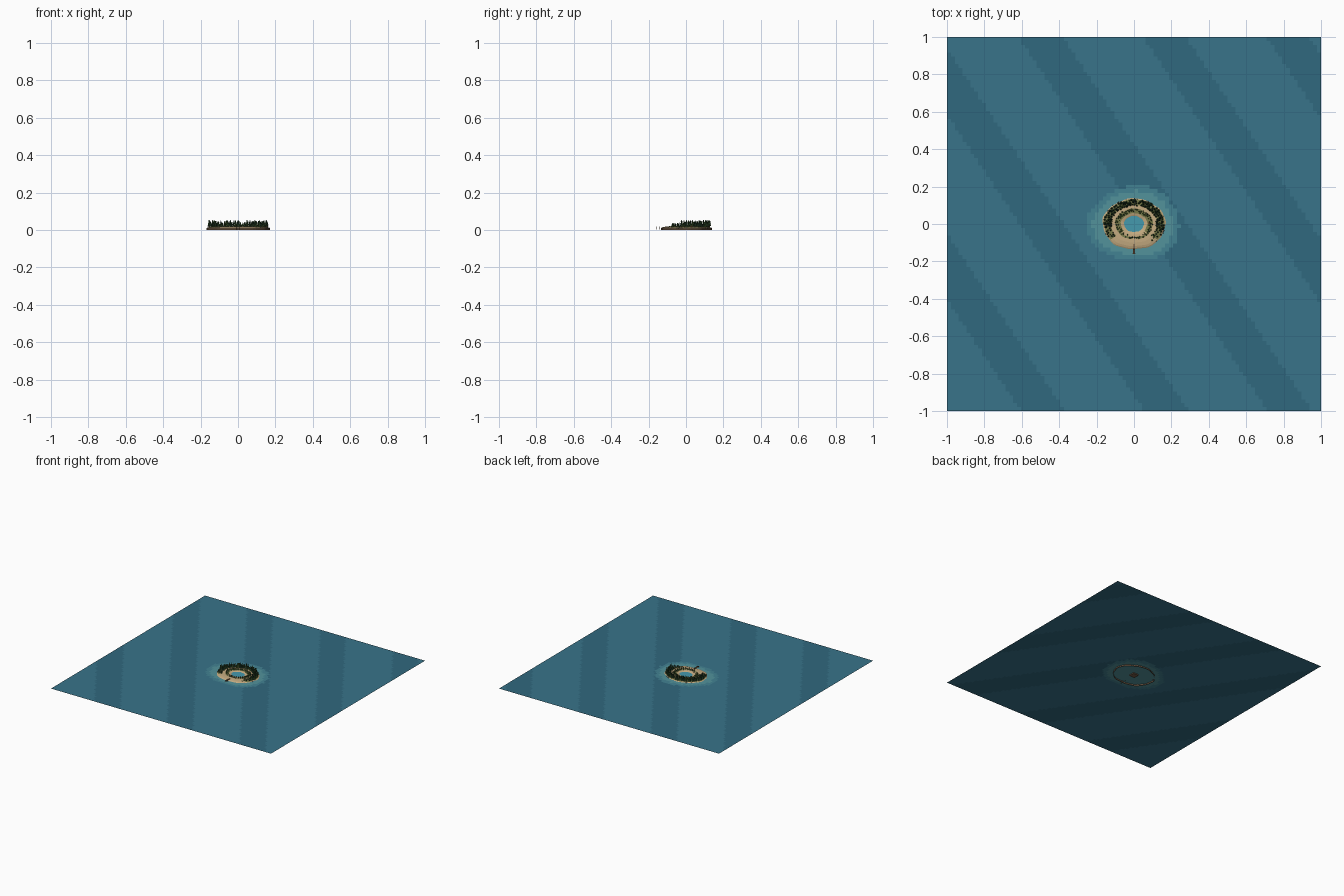
import bpy, bmesh, random
from math import sin, cos, pi, hypot, atan2, tau
from mathutils import Matrix, Vector

if "Cube" in bpy.data.objects:
    bpy.data.objects.remove(bpy.data.objects["Cube"])

random.seed(4)
A, B = 0.168, 0.136          # island half sizes


def mat(name, r, g, b):
    m = bpy.data.materials.new(name)
    m.diffuse_color = (r, g, b, 1)
    m.use_nodes = True
    m.node_tree.nodes["Principled BSDF"].inputs["Base Color"].default_value = m.diffuse_color
    return m


SEA = mat("sea", .040, .175, .255)
DEEP = mat("sea_band", .030, .140, .210)
SHOAL = mat("shoal", .055, .225, .290)
SHALLOW = mat("shallow", .085, .290, .330)
LAGOON = mat("lagoon_water", .06, .32, .42)
SAND = mat("sand", .56, .41, .22)
EARTH = mat("earth", .16, .10, .06)
GRASS = mat("grass", .19, .20, .07)
WOOD = mat("wood", .14, .075, .035)
LEAVES = [mat("leaf_dark", .015, .045, .022), mat("leaf_mid", .03, .075, .025),
          mat("leaf_light", .07, .13, .03)]
RED = mat("blossom", .35, .06, .04)


def finish(name, bm, mats):
    me = bpy.data.meshes.new(name)
    bm.to_mesh(me)
    bm.free()
    for m in mats:
        me.materials.append(m)
    ob = bpy.data.objects.new(name, me)
    bpy.context.collection.objects.link(ob)
    return ob


def cone(bm, loc, r1, r2, h, n, slot):
    m = Matrix.Translation(Vector(loc) + Vector((0, 0, h / 2))) @ Matrix.Rotation(random.random() * 6, 4, 'Z')
    vs = bmesh.ops.create_cone(bm, cap_ends=True, segments=n, radius1=r1, radius2=r2, depth=h, matrix=m)['verts']
    for f in {f for v in vs for f in v.link_faces}:
        f.material_index = slot


def box(bm, loc, size, slot=0):
    m = Matrix.Translation(loc) @ Matrix.Diagonal((*size, 1))
    vs = bmesh.ops.create_cube(bm, size=1, matrix=m)['verts']
    for f in {f for v in vs for f in v.link_faces}:
        f.material_index = slot


def blob(bm, loc, size, slot):
    m = Matrix.Translation(loc) @ Matrix.Diagonal((size, size, size * .8, 1))
    vs = bmesh.ops.create_icosphere(bm, subdivisions=1, radius=1, matrix=m)['verts']
    for f in {f for v in vs for f in v.link_faces}:
        f.material_index = slot


# Sea sheet: small cells coloured with diagonal bands and stepped shallows
bm = bmesh.new()
bmesh.ops.create_grid(bm, x_segments=96, y_segments=96, size=1, matrix=Matrix.Translation((0, 0, .011)))
for f in bm.faces:
    x, y, _ = f.calc_center_median()
    d = hypot(x / A, y / B) + .05 * sin(3 * atan2(y, x) + 1)
    band = cos(tau * (x + y / 1.5 - .167) / .66) > cos(pi * .23 / .66)
    f.material_index = 3 if d < 1.27 else 2 if d < 1.47 else 1 if band else 0
finish("sea", bm, [SEA, DEEP, SHOAL, SHALLOW])

# Island: rings lofted from the skirt up over the land and down to the lagoon
RINGS = [(1.0, 0), (1.0, .011), (.96, .014), (.88, .017), (.74, .019), (.60, .019),
         (.52, .018), (.42, .017), (.34, .014), (.29, .011)]
N = 64
bm = bmesh.new()
loops = []
for k, z in RINGS:
    loop = []
    for i in range(N):
        a = tau * i / N
        w = k * (1 + .018 * sin(5 * a) + .012 * sin(11 * a + 1))
        loop.append(bm.verts.new((A * w * cos(a), B * w * sin(a), z)))
    loops.append(loop)
for j in range(len(RINGS) - 1):
    for i in range(N):
        a = tau * (i + .5) / N
        n = (i + 1) % N
        f = bm.faces.new((loops[j][i], loops[j][n], loops[j + 1][n], loops[j + 1][i]))
        front = sin(a) < -.62
        grassy = j in (2, 3, 5, 6) and not front or j == 5 and front and abs(cos(a)) > .12
        f.material_index = 1 if j == 0 else 2 if grassy else 0
finish("island", bm, [SAND, EARTH, GRASS])

# Lagoon water and its bed
bm = bmesh.new()
bmesh.ops.create_circle(bm, cap_ends=True, segments=32, radius=.054,
                        matrix=Matrix.Translation((0, 0, .0125)) @ Matrix.Diagonal((1, .87, 1, 1)))
finish("lagoon", bm, [LAGOON])
bm = bmesh.new()
box(bm, (0, 0, .005), (.05, .05, .008))
finish("lagoon_bed", bm, [EARTH])

# Conifers: outer belt and inner ring, leaving the front beach open
bm = bmesh.new()
placed = []
tries = 0
while len(placed) < 190 and tries < 6000:
    tries += 1
    a = random.random() * tau
    k = random.uniform(.73, .95) if random.random() < .75 else random.uniform(.50, .60)
    x, y = A * k * cos(a), B * k * sin(a)
    if sin(a) < -.6 and (k > .7 or random.random() < .6):
        continue
    if any(hypot(x - p, y - q) < .0088 for p, q in placed):
        continue
    placed.append((x, y))
    tall = k > .7
    h = random.uniform(.026, .042) if tall else random.uniform(.014, .024)
    if tall and sin(a) < -.2:
        h *= .65
    r = h * random.uniform(.17, .23)
    s = random.choice((1, 1, 2, 2, 3)) if tall else random.choice((2, 3))
    cone(bm, (x, y, .014), r * .2, r * .14, h * .3, 5, 0)
    for t in range(3):
        cone(bm, (x, y, .015 + h * (.16 + .25 * t)), r * (1 - .25 * t), 0, h * .36, 6, s)
finish("conifers", bm, [WOOD] + LEAVES)

# Low bushes with some blossom
bm = bmesh.new()
for i in range(85):
    a = random.random() * tau
    k = random.choice((random.uniform(.46, .58), random.uniform(.70, .94)))
    if sin(a) < -.8 and k > .7:
        continue
    s = 2 if abs(a - .1) < .5 and random.random() < .4 else random.choice((0, 1, 1))
    blob(bm, (A * k * cos(a), B * k * sin(a), .019), random.uniform(.003, .0055), s)
finish("bushes", bm, [LEAVES[1], LEAVES[2], RED])

# Rocks along the shore
bm = bmesh.new()
for i in range(40):
    a = random.random() * tau
    if sin(a) > -.75:
        blob(bm, (A * .985 * cos(a), B * .985 * sin(a), .011), random.uniform(.002, .004), 0)
finish("rocks", bm, [mat("rock", .17, .15, .13)])

# Jetty at the front: planks on posts
bm = bmesh.new()
for i in range(10):
    box(bm, (0, -.108 - i * .0055, .0195), (.013, .0045, .0015))
for i in range(4):
    for s in (-1, 1):
        cone(bm, (s * .006, -.11 - i * .0155, .004), .001, .001, .016, 6, 0)
finish("jetty", bm, [WOOD])
